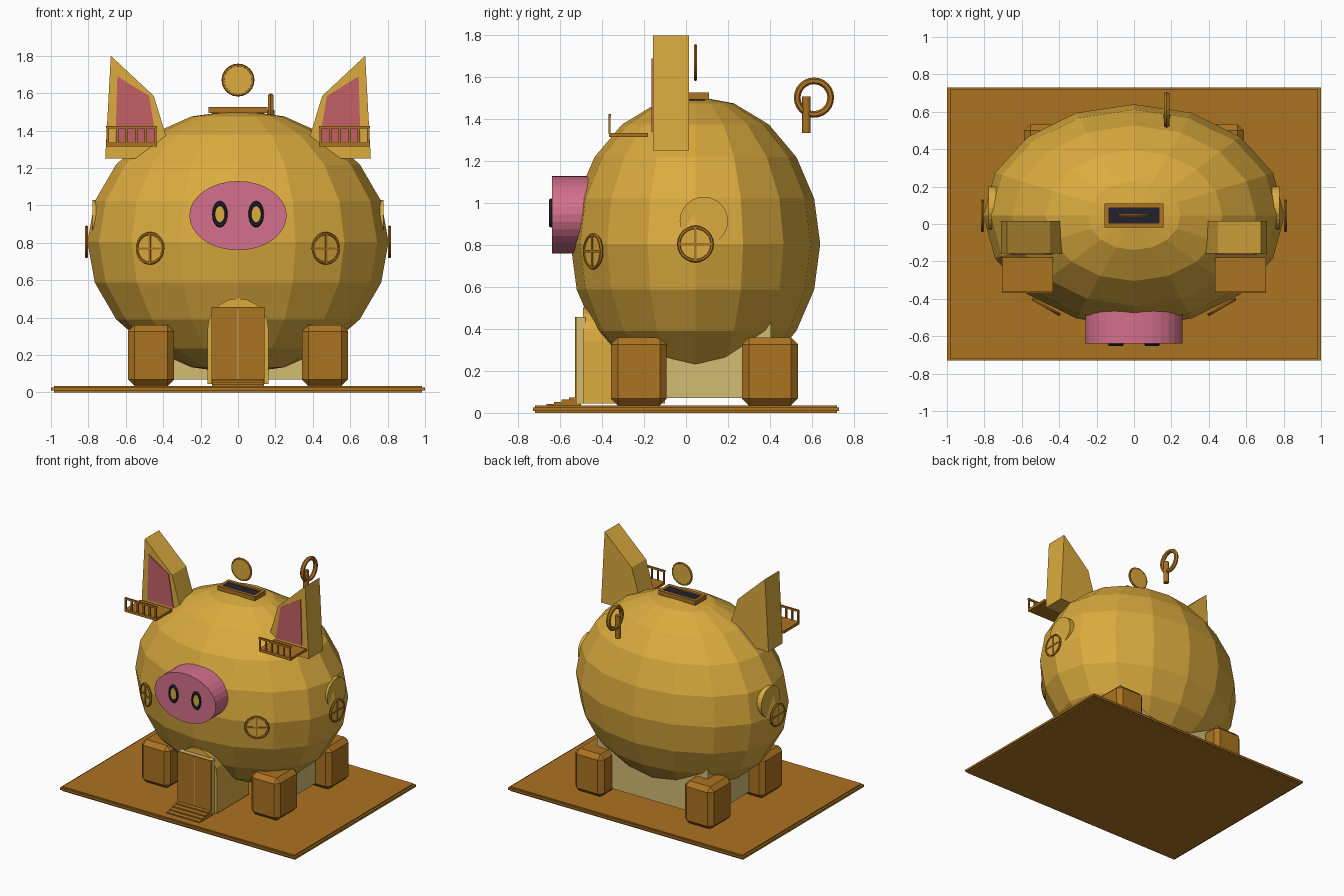
import bpy, bmesh, math
from mathutils import Vector, Matrix

if "Cube" in bpy.data.objects:
    bpy.data.objects.remove(bpy.data.objects["Cube"])


def material(name, rgb):
    m = bpy.data.materials.new(name)
    lin = [((c / 255 + 0.055) / 1.055) ** 2.4 for c in rgb]
    m.diffuse_color = (*lin, 1)
    m.use_nodes = True
    m.node_tree.nodes["Principled BSDF"].inputs["Base Color"].default_value = m.diffuse_color
    return m


GOLD = material("gold", (219, 171, 62))
BROWN = material("brown", (172, 115, 33))
PINK = material("snout pink", (212, 112, 140))
ROSE = material("ear rose", (196, 97, 102))
CREAM = material("cream", (212, 188, 115))
DARK = material("dark slate", (34, 34, 50))


def finish(name, bm, mat, smooth=False):
    bmesh.ops.recalc_face_normals(bm, faces=bm.faces)
    me = bpy.data.meshes.new(name)
    bm.to_mesh(me)
    bm.free()
    me.materials.append(mat)
    ob = bpy.data.objects.new(name, me)
    bpy.context.collection.objects.link(ob)
    return ob


def box(name, x, y, z, mat, bevel=0):
    """Box from (min, max) pairs, with optional chamfered edges."""
    bm = bmesh.new()
    bmesh.ops.create_cube(bm, size=1)
    for v in bm.verts:
        v.co = Vector([(a + b) / 2 + c * (b - a) for c, (a, b) in zip(v.co, (x, y, z))])
    if bevel:
        bmesh.ops.bevel(bm, geom=bm.edges[:], offset=bevel, segments=1, affect='EDGES')
    return finish(name, bm, mat)


def prism(name, pts, y0, y1, mat):
    """Extrude an (x, z) outline along y."""
    bm = bmesh.new()
    f = bm.faces.new([bm.verts.new((x, y0, z)) for x, z in pts])
    ext = bmesh.ops.extrude_face_region(bm, geom=[f])
    for v in ext["geom"]:
        if isinstance(v, bmesh.types.BMVert):
            v.co.y = y1
    return finish(name, bm, mat)


def ellipse(cx, cz, rx, rz, n):
    return [(cx + rx * math.cos(i * math.tau / n), cz + rz * math.sin(i * math.tau / n)) for i in range(n)]


def ring(name, major, minor, mat, matrix, n=24, k=6):
    """Torus whose axis is local y, placed by a matrix."""
    bm = bmesh.new()
    grid = []
    for i in range(n):
        a = i * math.tau / n
        row = []
        for j in range(k):
            b = j * math.tau / k
            r = major + minor * math.cos(b)
            row.append(bm.verts.new(matrix @ Vector((r * math.cos(a), minor * math.sin(b), r * math.sin(a)))))
        grid.append(row)
    for i in range(n):
        for j in range(k):
            bm.faces.new((grid[i][j], grid[(i + 1) % n][j], grid[(i + 1) % n][(j + 1) % k], grid[i][(j + 1) % k]))
    return finish(name, bm, mat)


def place(x, y, z, turn=0, scale=(1, 1, 1)):
    return Matrix.Translation((x, y, z)) @ Matrix.Rotation(turn, 4, 'Z') @ Matrix.Diagonal((*scale, 1))


def window(name, x, y, z, turn):
    """Round window: glass disc, rim and crossed bars."""
    m = place(x, y, z, turn)
    ring(name + "_rim", 0.079, 0.009, BROWN, m)
    glass = prism(name + "_glass", ellipse(0, 0, 0.078, 0.078, 24), -0.003, 0.005, GOLD)
    bars = [box(name + "_bar_flat", (-0.075, 0.075), (-0.008, 0.008), (-0.006, 0.006), BROWN),
            box(name + "_bar_tall", (-0.006, 0.006), (-0.008, 0.008), (-0.075, 0.075), BROWN)]
    for ob in [glass] + bars:
        ob.data.transform(m)


# Ground platform
box("platform", (-0.985, 0.985), (-0.72, 0.72), (0, 0.035), BROWN)
box("platform_edge", (-1, 1), (-0.73, 0.73), (0.01, 0.026), BROWN)

# Faceted body
bm = bmesh.new()
bmesh.ops.create_uvsphere(bm, u_segments=16, v_segments=10, radius=1)
for v in bm.verts:
    v.co = Vector((v.co.x * 0.805, 0.045 + v.co.y * 0.595, 0.805 + v.co.z * 0.705))
finish("body", bm, GOLD)

# Walls below the body
box("back_wall", (-0.47, 0.47), (0.385, 0.405), (0.07, 0.58), CREAM)
for s in (-1, 1):
    box("side_wall", sorted((s * 0.45, s * 0.47)), (-0.22, 0.39), (0.07, 0.58), CREAM)

# Chamfered legs
for s in (-1, 1):
    for y in (-0.225, 0.4):
        box("leg", (s * 0.465 - 0.122, s * 0.465 + 0.122), (y - 0.133, y + 0.133), (0.035, 0.36), BROWN, 0.033)

# Arched entrance, frame, double door and steps
arch = [(0.163 * math.cos(i * math.pi / 10), 0.34 + 0.163 * math.sin(i * math.pi / 10)) for i in range(11)]
prism("entrance_arch", [(0.163, 0.045)] + arch + [(-0.163, 0.045)], -0.49, -0.1, GOLD)
box("door_frame", (-0.142, 0.142), (-0.52, -0.48), (0.045, 0.457), CREAM)
for s in (-1, 1):
    box("door_leaf", sorted((s * 0.003, s * 0.128)), (-0.525, -0.517), (0.06, 0.445), BROWN)
    box("door_jamb", sorted((s * 0.128, s * 0.142)), (-0.528, -0.517), (0.045, 0.457), BROWN)
box("door_lintel", (-0.142, 0.142), (-0.528, -0.517), (0.445, 0.458), BROWN)
for i in range(4):
    box("step", (-0.14, 0.14), (-0.665 + 0.036 * i, -0.5), (0.03, 0.043 + 0.01 * i), BROWN)

# Snout with nostrils
prism("snout", ellipse(0, 0.945, 0.26, 0.185, 32), -0.64, -0.45, PINK)
for s in (-1, 1):
    x = s * 0.097
    ring("nostril_rim", 0.033, 0.008, DARK, place(x, -0.643, 0.953, 0, (1, 1.4, 1.72)))
    prism("nostril", ellipse(x, 0.953, 0.03, 0.054, 20), -0.645, -0.636, GOLD)

# Ears, inner ears and balconies
EAR = [(0.68, 1.8), (0.45, 1.585), (0.385, 1.372), (0.55, 1.25), (0.71, 1.25)]
INNER = [(0.645, 1.69), (0.475, 1.585), (0.435, 1.34), (0.655, 1.34)]
for s in (-1, 1):
    prism("ear", [(s * x, z) for x, z in EAR], -0.158, 0.015, GOLD)
    prism("inner_ear", [(s * x, z) for x, z in INNER], -0.164, -0.157, ROSE)
    box("balcony_floor", sorted((s * 0.434, s * 0.705)), (-0.368, -0.18), (1.315, 1.335), BROWN)
    box("balcony_rail", sorted((s * 0.434, s * 0.705)), (-0.37, -0.358), (1.41, 1.424), BROWN)
    for i in range(6):
        x = s * (0.442 + i * 0.051)
        box("balcony_post", (x - 0.006, x + 0.006), (-0.369, -0.359), (1.33, 1.415), BROWN)

# Round windows and the side discs
for s in (-1, 1):
    window("front_window", s * 0.47, -0.443, 0.77, s * math.radians(30))
    window("side_window", s * 0.81, 0.045, 0.805, math.pi / 2)
    disc = prism("side_disc", ellipse(0, 0, 0.115, 0.115, 24), -0.05, 0.05, GOLD)
    disc.data.transform(place(s * 0.728, 0.085, 0.915, math.pi / 2))

# Coin slot and coin
for s in (-1, 1):
    box("slot_side", (-0.158, 0.158), sorted((0.045 + s * 0.04, 0.045 + s * 0.065)), (1.495, 1.527), BROWN)
    box("slot_end", sorted((s * 0.135, s * 0.158)), (0, 0.09), (1.495, 1.527), BROWN)
box("slot_opening", (-0.14, 0.14), (0, 0.09), (1.49, 1.518), DARK)
prism("coin", ellipse(0, 1.67, 0.08, 0.08, 24), 0.038, 0.052, GOLD)
ring("coin_rim", 0.079, 0.009, BROWN, place(0, 0.045, 1.67))

# Ring handle with a short shaft
ring("handle_ring", 0.08, 0.016, BROWN, place(0.175, 0.61, 1.503, math.pi / 2))
bm = bmesh.new()
bmesh.ops.create_cone(bm, cap_ends=True, segments=12, radius1=0.02, radius2=0.02, depth=0.175,
                      matrix=Matrix.Translation((0.175, 0.574, 1.422)))
finish("handle_shaft", bm, BROWN)
